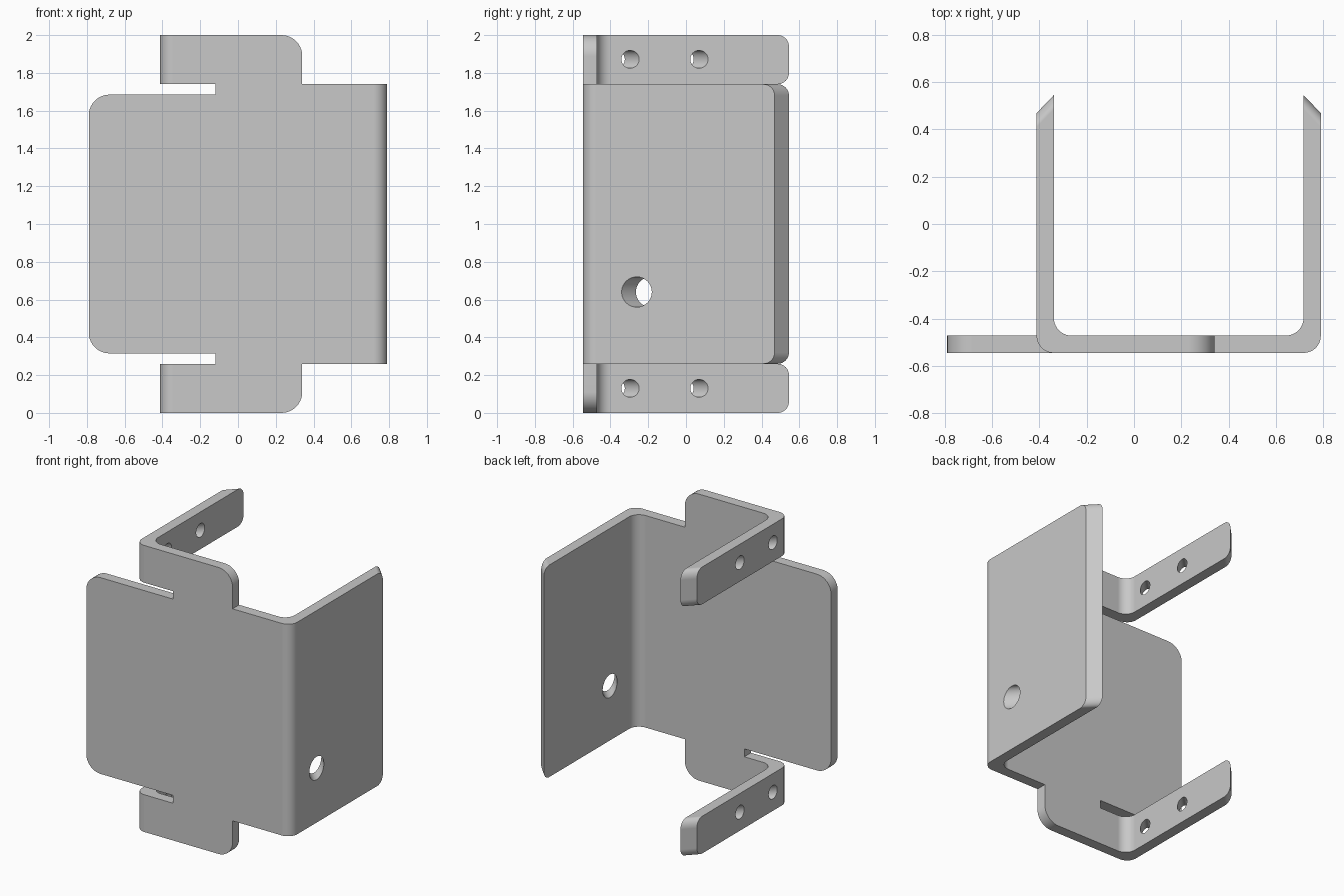
import bpy
import bmesh
import math
from mathutils import Vector

cube = bpy.data.objects.get("Cube")
if cube:
    bpy.data.objects.remove(cube, do_unlink=True)

# Sheet and bend sizes
FRONT, BACK = -0.545, 0.545
THICK = 0.073
INNER_R, OUTER_R = 0.075, 0.072
BEND = 0.15            # length of a bend in the flat pattern
STEPS = 10
LEFT_X, RIGHT_X = -0.412, 0.79
TAB_H = 0.26
ARM_Y = FRONT + THICK + INNER_R


def bend_start(outer_x, d):
    return outer_x - d * (THICK + INNER_R)


def rounded(points):
    """Outline from (x, z, radius) corners, rounding where radius > 0."""
    out = []
    for i, (x, z, r) in enumerate(points):
        p = Vector((x, z, 0))
        if r == 0:
            out.append(p)
            continue
        nxt = points[(i + 1) % len(points)]
        a = (Vector((*points[i - 1][:2], 0)) - p).normalized() * r
        b = (Vector((*nxt[:2], 0)) - p).normalized() * r
        for k in range(STEPS + 1):
            t = k / STEPS * math.pi / 2
            out.append(p + a * (1 - math.sin(t)) + b * (1 - math.cos(t)))
    return out


def circle(x, z, r, n=40):
    return [Vector((x + r * math.cos(k * math.tau / n),
                    z + r * math.sin(k * math.tau / n), 0)) for k in range(n)]


def fill(bm, loops):
    edges = []
    for loop in loops:
        vs = [bm.verts.new(p) for p in loop]
        edges += [bm.edges.new((vs[i - 1], vs[i])) for i in range(len(vs))]
    bmesh.ops.triangle_fill(bm, use_beauty=True, edges=edges, normal=(0, 0, 1))


def flange(bm, outer_x, d, z0, z1, holes):
    """Flat bend strip and flange; holes are (y, z, radius)."""
    s0 = bend_start(outer_x, d)
    for k in range(STEPS):
        a, b = (s0 + d * BEND * (k + i) / STEPS for i in (0, 1))
        bm.faces.new([bm.verts.new((s, z, 0))
                      for s, z in ((a, z0), (b, z0), (b, z1), (a, z1))])

    def flat(y):
        return s0 + d * (BEND + y - ARM_Y)
    outline = rounded([(flat(ARM_Y), z0, 0), (flat(BACK), z0, 0.06),
                       (flat(BACK), z1, 0.06), (flat(ARM_Y), z1, 0)])
    fill(bm, [outline] + [circle(flat(y), z, r) for y, z, r in holes])


def fold(p, outside):
    """Place a flat-pattern point on the folded sheet."""
    x, z = p.x, p.y
    for outer_x, d in ((LEFT_X, -1), (RIGHT_X, 1)):
        if d < 0 and abs(z - 1) < 0.72:
            continue
        u = (x - bend_start(outer_x, d)) * d / BEND
        if u > -1e-4:
            t = min(max(u, 0), 1) * math.pi / 2
            r = OUTER_R if outside else INNER_R
            off = 0 if outside else THICK
            return (outer_x - d * (off + r) + d * r * math.sin(t),
                    FRONT + off + r - r * math.cos(t) + max(0, u - 1) * BEND, z)
    return (x, FRONT if outside else FRONT + THICK, z)


# Flat pattern: front plate with slots and tabs, mirrored top to bottom
flat_bm = bmesh.new()
left_s, right_s = bend_start(LEFT_X, -1), bend_start(RIGHT_X, 1)
lower = [(-0.79, 0.315, 0.11), (-0.12, 0.315, 0), (-0.12, TAB_H, 0),
         (left_s, TAB_H, 0), (left_s, 0, 0), (0.34, 0, 0.11),
         (0.34, TAB_H, 0), (right_s, TAB_H, 0)]
upper = [(x, 2 - z, r) for x, z, r in reversed(lower)]
fill(flat_bm, [rounded(lower + upper)])

# Right side flange, and the two narrow arms
flange(flat_bm, RIGHT_X, 1, TAB_H, 2 - TAB_H, [(-0.185, 0.64, 0.08)])
for z0, z1, hole_z in ((0, TAB_H, 0.13), (2 - TAB_H, 2, 1.872)):
    flange(flat_bm, LEFT_X, -1, z0, z1,
           [(y, hole_z, 0.047) for y in (-0.295, 0.07)])
bmesh.ops.remove_doubles(flat_bm, verts=flat_bm.verts[:], dist=1e-4)
flat_bm.verts.index_update()

# Fold both skins and join them along the cut edges
n = len(flat_bm.verts)
verts = [fold(v.co, side) for side in (True, False) for v in flat_bm.verts]
faces = []
for f in flat_bm.faces:
    ids = [v.index for v in f.verts]
    faces += [ids, [i + n for i in reversed(ids)]]
for e in flat_bm.edges:
    if e.is_boundary:
        a, b = (v.index for v in e.verts)
        faces.append([a, b, b + n, a + n])
flat_bm.free()

mesh = bpy.data.meshes.new("folded_bracket")
mesh.from_pydata(verts, [], faces)
bm = bmesh.new()
bm.from_mesh(mesh)
bmesh.ops.recalc_face_normals(bm, faces=bm.faces[:])
bm.to_mesh(mesh)
bm.free()
bracket = bpy.data.objects.new("folded_bracket", mesh)
bpy.context.collection.objects.link(bracket)

# Plain grey metal
grey = bpy.data.materials.new("grey_metal")
grey.use_nodes = True
grey.diffuse_color = (0.58, 0.58, 0.58, 1)
grey.node_tree.nodes["Principled BSDF"].inputs["Base Color"].default_value = (0.58, 0.58, 0.58, 1)
mesh.materials.append(grey)

# Smooth bends, crisp sheet edges
bpy.ops.object.select_all(action='DESELECT')
bracket.select_set(True)
bpy.context.view_layer.objects.active = bracket
bpy.ops.object.shade_smooth_by_angle(angle=math.radians(30))
weighted = bracket.modifiers.new("flat_normals", 'WEIGHTED_NORMAL')
weighted.keep_sharp = True
weighted.weight = 100
